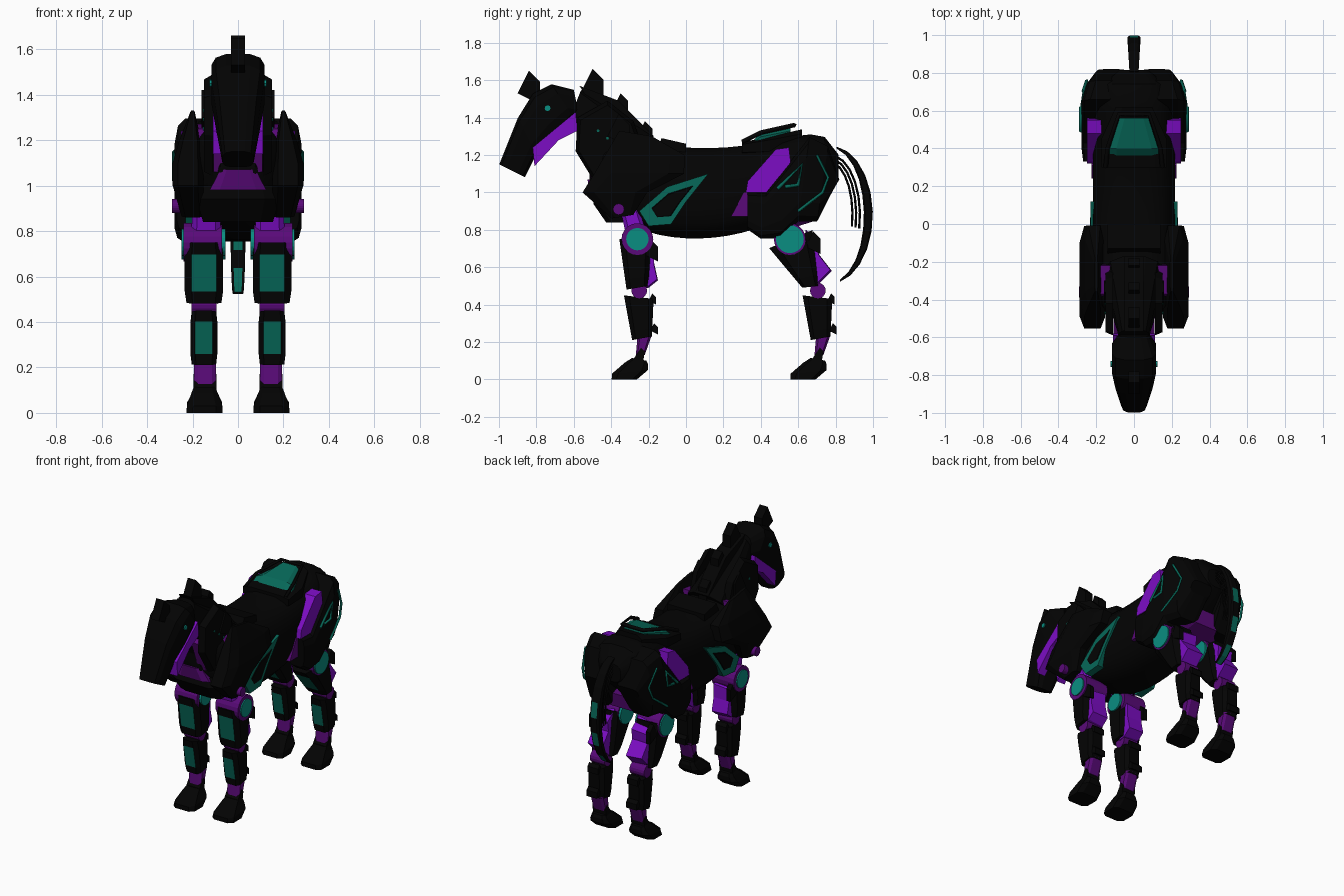
import bpy, bmesh, math
from mathutils import Vector

cube = bpy.data.objects.get("Cube")
if cube:
    bpy.data.objects.remove(cube)


def material(name, rgb):
    mat = bpy.data.materials.new(name)
    mat.use_nodes = True
    mat.diffuse_color = (*rgb, 1)
    mat.node_tree.nodes["Principled BSDF"].inputs["Base Color"].default_value = (*rgb, 1)
    return mat


black = material("black armour", (.001, .001, .001))
purple = material("bright purple", (.2, .004, .55))
violet = material("dark purple", (.1, .003, .19))
teal = material("dark teal panel", (.002, .14, .1))
aqua = material("bright teal cap", (.003, .27, .22))


def finish(name, bm, mats, mirror, smooth=False):
    """Turn a bmesh into an object, optionally mirrored left to right."""
    bmesh.ops.recalc_face_normals(bm, faces=bm.faces)
    mesh = bpy.data.meshes.new(name)
    bm.to_mesh(mesh)
    bm.free()
    for mat in mats:
        mesh.materials.append(mat)
    if smooth:
        mesh.polygons.foreach_set("use_smooth", [True] * len(mesh.polygons))
        mesh.set_sharp_from_angle(angle=math.radians(35))
    obj = bpy.data.objects.new(name, mesh)
    bpy.context.collection.objects.link(obj)
    if mirror:
        obj.modifiers.new("Mirror", "MIRROR").use_mirror_merge = False
    return obj


def loft(name, sections, mat, x=0, n=8, power=.5, accent=(), sides=(1,), dy=0, smooth=False):
    """Skin rounded-box rings; a section is (front y, z, back y, z, half width[, centre x])."""
    bm = bmesh.new()
    rings = []
    for front_y, front_z, back_y, back_z, width, *centre in sections:
        x = centre[0] if centre else x
        ring = []
        for i in range(n):
            angle = math.tau * (i + .5) / n
            across = math.copysign(abs(math.cos(angle)) ** power, math.cos(angle))
            along = math.copysign(abs(math.sin(angle)) ** power, math.sin(angle))
            t = (1 - along) / 2
            ring.append(bm.verts.new((x + width * across, front_y + (back_y - front_y) * t + dy,
                                      front_z + (back_z - front_z) * t)))
        rings.append(ring)
    for k, (low, high) in enumerate(zip(rings, rings[1:])):
        for i in range(n):
            j = (i + 1) % n
            face = bm.faces.new((low[i], low[j], high[j], high[i]))
            face.material_index = int(k in accent and i in sides)
    bm.faces.new(rings[0])
    bm.faces.new(rings[-1])
    return finish(name, bm, [mat, teal], x != 0, smooth)


def leg_shell(name, top, bottom, dy=0):
    """Armoured leg tube, fuller in the middle, with a teal panel on its front."""
    sections = [top]
    for t in (.2, .8):
        section = [a + (b - a) * t for a, b in zip(top, bottom)]
        section[-1] *= 1.1
        sections.append(section)
    loft(name, sections + [bottom], black, x=.15, accent=(1,), dy=dy)


def plate(name, outline, inner_x, outer_x, mat, taper=1, mirror=True, dy=0):
    """Side-profile slab, its outer face scaled by taper."""
    bm = bmesh.new()
    points = [Vector((y + dy, z)) for y, z in outline]
    middle = sum(points, Vector((0, 0))) / len(points)
    rim = [middle + (p - middle) * taper for p in points]
    inner = [bm.verts.new((inner_x, p.x, p.y)) for p in points]
    outer = [bm.verts.new((outer_x, p.x, p.y)) for p in rim]
    bm.faces.new(inner)
    bm.faces.new(outer)
    for i in range(len(points)):
        j = (i + 1) % len(points)
        bm.faces.new((inner[i], inner[j], outer[j], outer[i]))
    return finish(name, bm, [mat], mirror)


def disc(name, y, z, radius, inner_x, outer_x, mat, sides=20):
    angles = [math.tau * i / sides for i in range(sides)]
    ring = [(y + radius * math.cos(a), z + radius * math.sin(a)) for a in angles]
    return plate(name, ring, inner_x, outer_x, mat)


def spike(name, y, z, size, inner_x, outer_x, mirror=True, dy=0):
    """Swept-back armour point."""
    outline = [(y - size, z), (y, z + size * 2), (y + size, z + size), (y + size, z - size)]
    return plate(name, outline, inner_x, outer_x, black, mirror=mirror, dy=dy)


def line(name, points, radius, mat):
    """Thin square-section cable through points, on both sides."""
    curve = bpy.data.curves.new(name, "CURVE")
    curve.dimensions = "3D"
    curve.bevel_depth = radius
    curve.bevel_resolution = 0
    spline = curve.splines.new("POLY")
    spline.points.add(len(points) - 1)
    for point, position in zip(spline.points, points):
        point.co = (*position, 1)
    temp = bpy.data.objects.new(name + " path", curve)
    bm = bmesh.new()
    bm.from_mesh(temp.to_mesh())
    temp.to_mesh_clear()
    bpy.data.objects.remove(temp)
    return finish(name, bm, [mat], True)


# Torso: arched back and deep belly, rounded off at both ends
torso = []
for i in range(-9, 10):
    u = i / 9.2
    y = .15 + u * .68
    fullness = math.sqrt(1 - u ** 6)
    top = .14 + .3 * (y - .1) ** 2
    bottom = .35 - .5 * (y - .05) ** 2
    torso.append((y, 1.1 + top * fullness, y, 1.1 - bottom * fullness, .22 * fullness))
loft("torso", torso, black, n=16, power=.7, smooth=True)

# Neck and head
loft("neck", [(-.56, 1.55, -.62, 1.4, .08), (-.17, 1.3, -.43, .95, .16)], black, n=12, power=.7)
loft("head", [(-.6, 1.55, -.57, 1.4, .08), (-.72, 1.58, -.6, 1.4, .12), (-.82, 1.53, -.7, 1.3, .12),
              (-.9, 1.4, -.8, 1.2, .1), (-1, 1.15, -.86, 1.08, .07)], black, n=12, power=.6)
plate("cheek", [(-.82, 1.24), (-.59, 1.43), (-.58, 1.33), (-.68, 1.28), (-.81, 1.14)], .05, .11, purple)
disc("eye", -.74, 1.45, .016, .1, .125, aqua, 8)

# Forelock and stepped mane
spike("forelock", -.84, 1.53, .06, -.03, .03, mirror=False)
spike("mane_tall", -.5, 1.54, .06, -.03, .03, mirror=False)
spike("mane_middle", -.35, 1.45, .04, -.03, .03, mirror=False)
spike("mane_low", -.22, 1.3, .04, -.03, .03, mirror=False)
plate("mane_base", [(-.57, 1.57), (-.36, 1.49), (-.17, 1.3), (-.4, 1.3)], -.05, .05, black, mirror=False)
plate("back_pad", [(-.17, 1.2), (-.13, 1.29), (0, 1.26), (0, 1.2)], -.14, .14, black, mirror=False)

# Neck armour and throat
plate("neck_plate", [(-.58, 1.4), (-.42, 1.49), (-.28, 1.38), (-.22, 1.2), (-.37, 1.06), (-.48, 1.04),
                     (-.59, 1.22)], .11, .15, black, .9)
plate("throat_panel", [(-.58, 1.27), (-.5, 1.06), (-.38, 1.05), (-.48, 1.33)], .05, .108, violet)
spike("collar_spike", -.36, 1.3, .06, .14, .16)
for i in range(4):
    disc("neck_rivet", -.47 + .05 * i, 1.33 - .04 * i, .008, .14, .155, teal, 6)

# Chest and shoulders
loft("breastplate", [(-.48, 1, -.3, 1, .17), (-.5, .94, -.3, .94, .19), (-.43, .84, -.3, .84, .16)], black)
loft("chest_core", [(-.53, 1.07, -.4, 1.07, .08), (-.51, .98, -.4, .98, .13)], violet)
plate("shoulder_lining", [(-.42, 1.1), (-.37, 1.25), (-.22, 1.27), (-.2, 1.1)], .1, .19, violet)
loft("shoulder_plate", [(-.36, 1.33, -.18, 1.3, .01, .2), (-.44, 1.2, 0, 1.2, .05, .21),
                        (-.5, 1.1, 0, 1.1, .07, .22), (-.56, 1, -.2, 1, .07, .22),
                        (-.4, .86, -.28, .88, .05, .2)], black)
disc("shoulder_axle", -.36, .91, .03, .1, .29, violet)
flank = [(-.25, .9), (-.1, 1.03), (.12, 1.1), (0, .95), (-.08, .83), (-.2, .82)]
plate("flank_frame", flank, .18, .23, teal)
plate("flank_recess", flank, .2, .234, black, .55)

# Hips and croup
plate("hip_band", [(.33, 1.06), (.32, 1), (.43, 1), (.56, 1.16), (.55, 1.24), (.48, 1.23)], .12, .25, purple)
plate("flank_strip", [(.24, .87), (.31, 1), (.34, 1), (.33, .87)], .15, .225, violet)
loft("haunch", [(.33, 1, .33, .8, .06, .21), (.43, 1, .4, .75, .08, .2), (.56, 1.17, .5, .75, .1, .18),
                (.66, 1.3, .6, .84, .1, .18), (.76, 1.25, .7, .84, .1, .15), (.82, 1.07, .78, 1, .08, .12)],
     black, n=12)
line("haunch_arrow", [(.28, .49, 1.02), (.28, .62, 1.15), (.28, .6, 1.04), (.28, .53, 1.03)], .01, teal)
line("haunch_seam", [(.27, .7, 1.2), (.25, .76, 1.08), (.26, .73, 1), (.28, .6, .9)], .008, teal)
loft("croup_rim", [(.3, 1.27, .3, 1.2, .18), (.45, 1.3, .45, 1.2, .18), (.62, 1.34, .62, 1.2, .1)], black)
loft("croup_panel", [(.36, 1.28, .36, 1.2, .15), (.4, 1.32, .4, 1.2, .15), (.56, 1.36, .56, 1.2, .08)], teal)
line("croup_rail", [(.15, .3, 1.27), (.14, .4, 1.32), (.08, .58, 1.36), (0, .58, 1.36)], .012, black)
loft("pelvis", [(.38, .95, .4, .84, .15), (.55, .95, .55, .8, .17), (.72, .95, .7, .85, .13)], violet)

# Upper legs
leg_shell("front_upper_leg", (-.36, .75, -.18, .75, .08), (-.32, .48, -.2, .5, .08))
leg_shell("hind_upper_leg", (.44, .7, .68, .8, .08), (.62, .49, .71, .5, .08))
for part, y, cap in (("front", -.26, .06), ("hind", .555, .075)):
    disc(part + "_joint", y, .75, .085, .07, .24, violet)
    disc(part + "_joint_cap", y, .75, cap, .055, .248, aqua)
    loft(part + "_strut", [(-.1, .94, 0, .94, .06), (-.06, .76, .06, .76, .07)], purple, x=.14, dy=y)
plate("front_calf", [(-.22, .73), (-.17, .71), (-.17, .62), (-.15, .53), (-.2, .49), (-.25, .48)],
      .09, .205, purple, .9)
plate("hind_calf", [(.64, .8), (.72, .74), (.71, .67), (.78, .58), (.69, .49), (.64, .55)],
      .09, .205, purple, .9)
spike("front_elbow_spur", -.19, .67, .04, .2, .232)
spike("hind_elbow_spur", .68, .71, .04, .2, .232)

# Lower legs share one design, front and hind
for part, dy in (("front", 0), ("hind", .955)):
    disc(part + "_knee", -.25 + dy, .475, .042, .095, .205, violet, 16)
    leg_shell(part + "_cannon", (-.335, .45, -.17, .43, .056), (-.29, .21, -.18, .23, .056), dy)
    spike(part + "_cannon_spur", -.17, .26, .02, .11, .19, dy=dy)
    spike(part + "_knee_spur", -.18, .42, .02, .11, .19, dy=dy)
    loft(part + "_pastern", [(-.26, .24, -.18, .24, .05), (-.27, .12, -.22, .13, .05)], violet, x=.145, dy=dy)
    plate(part + "_fetlock", [(-.24, .17), (-.22, .15), (-.23, .09), (-.3, .08)], .095, .195, black, dy=dy)
    loft(part + "_hoof", [(-.29, .115, -.21, .1, .05), (-.33, .09, -.2, .08, .06),
                          (-.4, .03, -.2, .05, .08), (-.4, 0, -.26, 0, .083)], black, x=.147, dy=dy)


def tail_arc(t, spread):
    angle = math.radians(80 - 155 * t)
    return .77 + (.21 + spread) * math.cos(angle), .88 + (.37 + spread) * math.sin(angle)


# Tail with inner cables
tail = []
for i in range(11):
    t = i / 10
    thick = .01 + .02 * math.sin(math.pi * t)
    tail.append((*tail_arc(t, thick - .01), *tail_arc(t, -thick), .02 + thick / 2))
loft("tail", tail, black, accent=(4, 6, 8, 9), sides=(1, 5))
for i in range(3):
    line("tail_cable", [(.012, *tail_arc(k / 10, -.05 - .02 * i)) for k in range(7)], .006, black)
